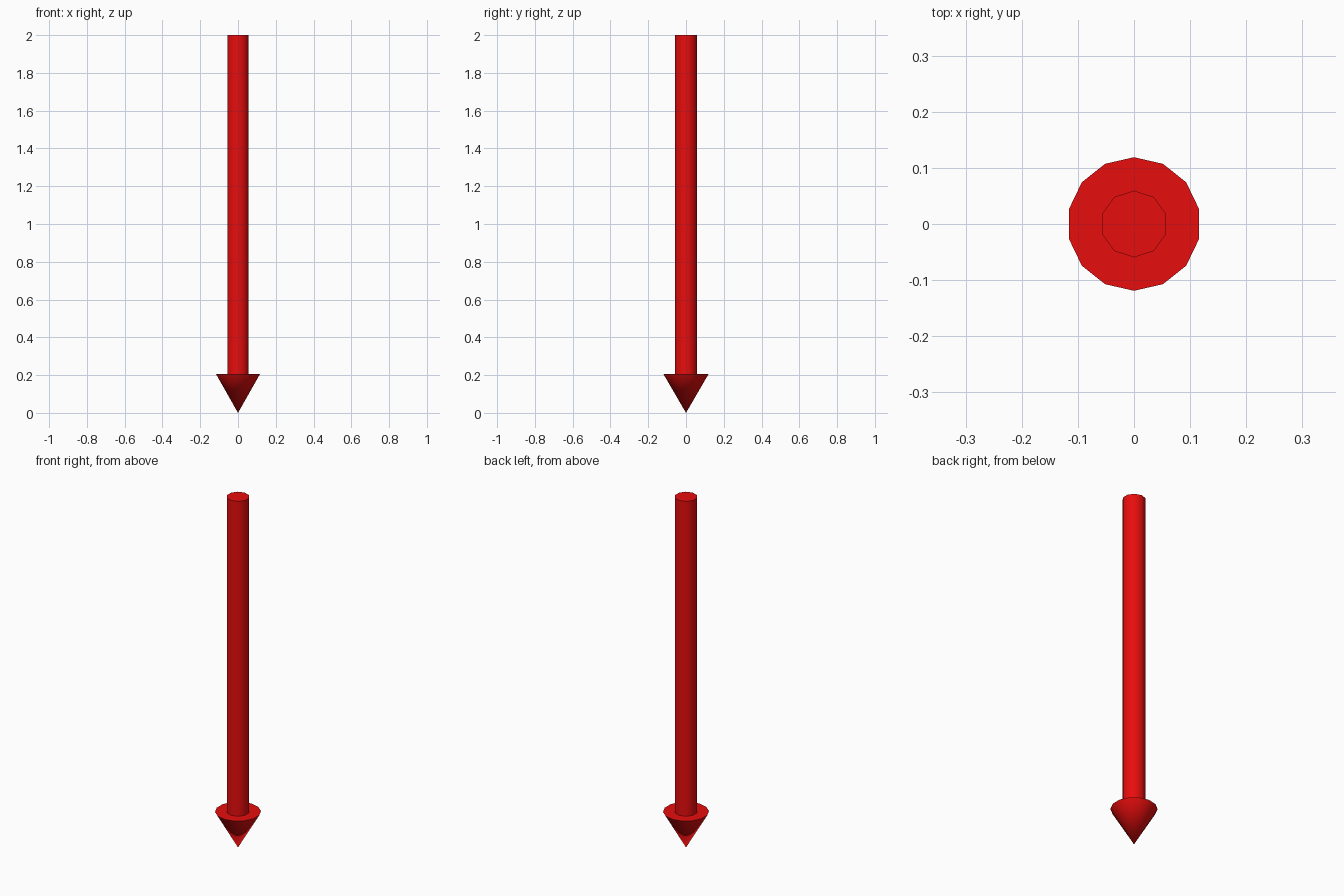
import bpy
import math

if "Cube" in bpy.data.objects:
    bpy.data.objects.remove(bpy.data.objects["Cube"])

HEAD_Z = 0.205   # where the head's flat base meets the shaft
TOP_Z = 2.0

red = bpy.data.materials.new("red")
red.diffuse_color = (0.8, 0.004, 0.004, 1.0)
red.use_nodes = True
red.node_tree.nodes["Principled BSDF"].inputs["Base Color"].default_value = red.diffuse_color


def finish(name):
    obj = bpy.context.object
    obj.name = name
    obj.data.materials.append(red)
    bpy.ops.object.shade_smooth_by_angle(angle=math.radians(50))


# Shaft: ten-sided rod standing on the head's base
bpy.ops.mesh.primitive_cylinder_add(
    vertices=10, radius=0.0595, depth=TOP_Z - HEAD_Z,
    location=(0, 0, (TOP_Z + HEAD_Z) / 2))
finish("arrow_shaft")

# Head: fourteen-sided cone with its tip on the ground
bpy.ops.mesh.primitive_cone_add(
    vertices=14, radius1=0.119, radius2=0, depth=HEAD_Z,
    location=(0, 0, HEAD_Z / 2), rotation=(math.pi, 0, 0))
finish("arrow_head")
